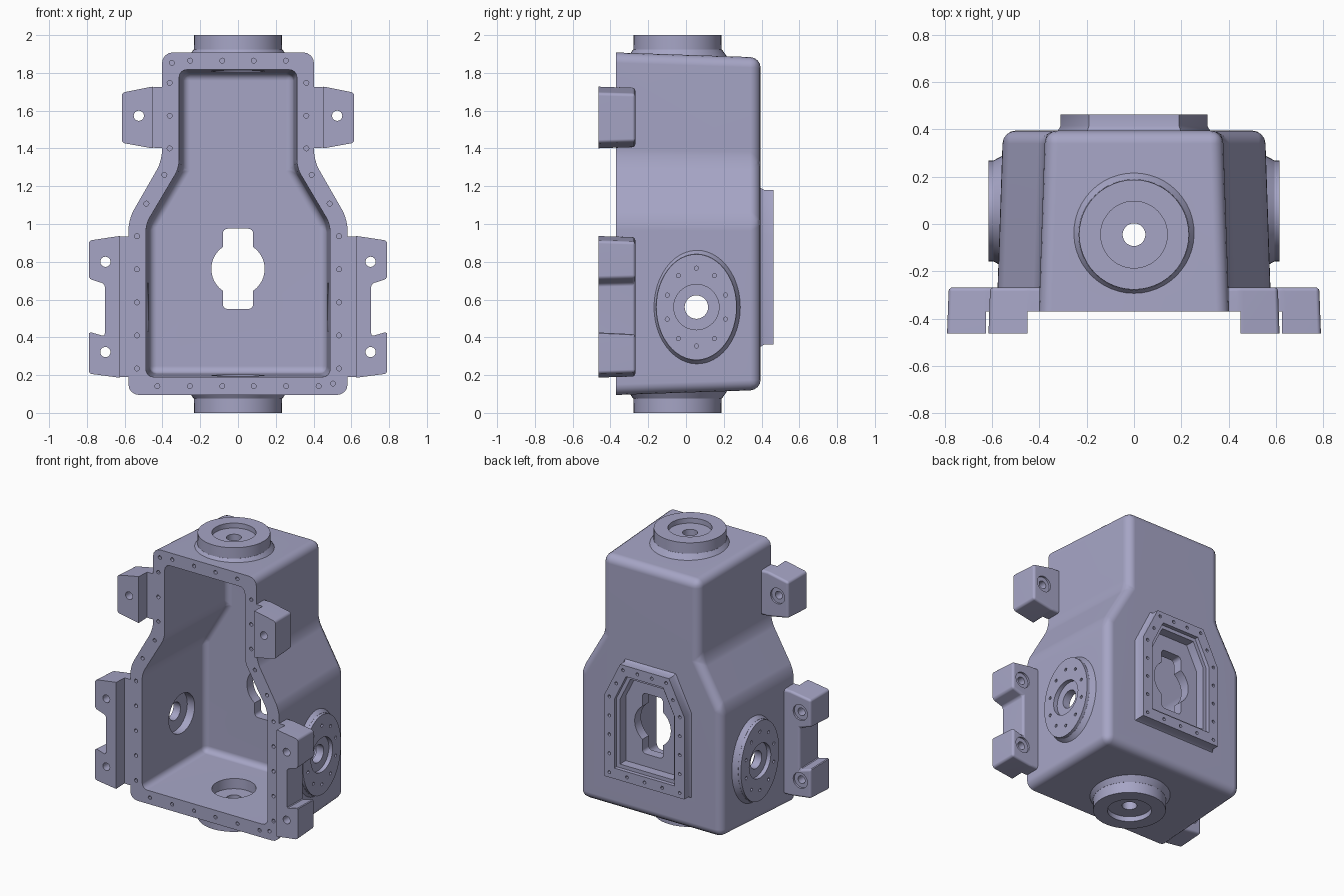
import bpy, bmesh, math
from mathutils import Matrix, Vector

if "Cube" in bpy.data.objects:
    bpy.data.objects.remove(bpy.data.objects["Cube"], do_unlink=True)

metal = bpy.data.materials.new("lavender grey metal")
metal.use_nodes = True
COLOR = (0.38, 0.375, 0.56, 1)
metal.diffuse_color = COLOR
metal.node_tree.nodes["Principled BSDF"].inputs["Base Color"].default_value = COLOR


def make_object(name, bm):
    bmesh.ops.recalc_face_normals(bm, faces=bm.faces)
    mesh = bpy.data.meshes.new(name)
    bm.to_mesh(mesh)
    bm.free()
    mesh.materials.append(metal)
    obj = bpy.data.objects.new(name, mesh)
    bpy.context.collection.objects.link(obj)
    return obj


def mirrored(half):
    return half + [(-x, z) for x, z in reversed(half)]


def inset(outline, d):
    """Shrink a counter-clockwise outline by d."""
    pts = [Vector(p) for p in outline]
    result = []
    for i, p in enumerate(pts):
        a = (p - pts[i - 1]).normalized()
        b = (pts[(i + 1) % len(pts)] - p).normalized()
        n1, n2 = Vector((-a.y, a.x)), Vector((-b.y, b.x))
        q = p + (n1 + n2) * d / (1 + n1.dot(n2))
        result.append((q.x, q.y))
    return result


def loft(name, outline, y0, y1, draft=0.0, bevel=0.0, segments=4):
    """Drafted prism along y; every edge but those at y0 is rounded."""
    bm = bmesh.new()
    front = [bm.verts.new((x, y0, z)) for x, z in outline]
    back = [bm.verts.new((x, y1, z)) for x, z in inset(outline, draft)]
    n = len(outline)
    bm.faces.new(front)
    bm.faces.new(back[::-1])
    for i in range(n):
        j = (i + 1) % n
        bm.faces.new((front[i], back[i], back[j], front[j]))
    bmesh.ops.recalc_face_normals(bm, faces=bm.faces)
    if bevel:
        edges = [e for e in bm.edges if any(v.co.y > y0 + 0.001 for v in e.verts)]
        bmesh.ops.bevel(bm, geom=edges, offset=bevel, segments=segments,
                        profile=0.5, affect='EDGES')
    return make_object(name, bm)


def add_cylinder(bm, p0, p1, r0, r1=None, squash_y=1.0, sides=48):
    p0, p1 = Vector(p0), Vector(p1)
    axis = p1 - p0
    place = (Matrix.Translation((p0 + p1) / 2)
             @ Matrix.Diagonal((1, squash_y, 1, 1))
             @ axis.to_track_quat('Z', 'Y').to_matrix().to_4x4())
    bmesh.ops.create_cone(bm, cap_ends=True, segments=sides, radius1=r0,
                          radius2=r0 if r1 is None else r1,
                          depth=axis.length, matrix=place)


def cylinder(name, *args, **kw):
    bm = bmesh.new()
    add_cylinder(bm, *args, **kw)
    return make_object(name, bm)


def combine(target, tool, operation):
    mod = target.modifiers.new(operation.lower(), 'BOOLEAN')
    mod.operation, mod.solver, mod.object = operation, 'EXACT', tool
    bpy.context.view_layer.objects.active = target
    bpy.ops.object.modifier_apply(modifier=mod.name)
    bpy.data.objects.remove(tool, do_unlink=True)


def join(tool):
    combine(housing, tool, 'UNION')


def cut(tool):
    combine(housing, tool, 'DIFFERENCE')


FRONT, BACK = -0.37, 0.395
BORE_Y = -0.045               # vertical shaft axis
SIDE_Y, SIDE_Z = 0.055, 0.56  # cross shaft axis

# Shouldered outer shell
shell = mirrored([(0.58, 0.095), (0.58, 1.025), (0.402, 1.335), (0.402, 1.908)])
housing = loft("housing", shell, FRONT, BACK, draft=0.026, bevel=0.055)

# Mounting lugs on both sides, stepped forward of the flange
upper_lug = [(0.36, 1.4), (0.45, 1.4), (0.615, 1.43), (0.615, 1.695), (0.45, 1.728), (0.36, 1.728)]
lower_lug = [(0.53, 0.186), (0.625, 0.186), (0.79, 0.208), (0.79, 0.43), (0.705, 0.405),
             (0.705, 0.683), (0.79, 0.71), (0.79, 0.912), (0.625, 0.937), (0.53, 0.937)]
for side in (1, -1):
    for outline, step in ((upper_lug, 0.45), (lower_lug, 0.625)):
        pts = [(side * x, z) for x, z in outline][::side]
        lug = loft("lug", pts, -0.462, -0.268, draft=0.007, bevel=0.016, segments=3)
        box = mirrored([(step, 0), (step, 2)])
        combine(lug, loft("lug_step", box, -0.6, FRONT), 'DIFFERENCE')
        join(lug)

# Top and bottom bearing bosses with flared feet
for z_end, z_foot, z_in in ((2, 1.925, 1.875), (0, 0.075, 0.125)):
    join(cylinder("boss_foot", (0, BORE_Y, z_in), (0, BORE_Y, z_foot), 0.27, 0.234))
    join(cylinder("boss", (0, BORE_Y, z_in), (0, BORE_Y, z_end), 0.234, 0.232))

# Oval side bosses
for side in (1, -1):
    ends = [(side * x, SIDE_Y, SIDE_Z) for x in (0.53, 0.594, 0.615)]
    join(cylinder("side_boss_foot", ends[0], ends[1], 0.325, 0.281, squash_y=0.76))
    join(cylinder("side_boss", ends[0], ends[2], 0.28, squash_y=0.76))

# Raised frame on the back
frame = mirrored([(0.31, 0.362), (0.31, 0.94), (0.19, 1.18)])
join(loft("frame_foot", inset(frame, -0.025), 0.37, 0.415, draft=0.025))
join(loft("frame", frame, 0.35, 0.462))

# Main cavity, open at the front
opening = mirrored([(0.488, 0.19), (0.488, 1.0), (0.312, 1.297), (0.312, 1.817)])
cut(loft("cavity", opening, FRONT - 0.01, 0.3, draft=0.018, bevel=0.04))

# Stepped pocket and keyed window through the back wall
cut(loft("pocket_step", inset(frame, 0.075), 0.435, 0.55))
cut(loft("pocket", inset(frame, 0.1), 0.37, 0.55))
cut(cylinder("round_window", (0, 0.2, 0.762), (0, 0.5, 0.762), 0.141))
cut(loft("slot_window", mirrored([(0.08, 0.55), (0.08, 0.975)]), 0.2, 0.6, bevel=0.025))

# Shaft bores with inner seats and shallow outer recesses
cut(cylinder("vertical_seat", (0, BORE_Y, 0.13), (0, BORE_Y, 1.87), 0.141))
cut(cylinder("vertical_bore", (0, BORE_Y, -0.1), (0, BORE_Y, 2.1), 0.048))
cut(cylinder("side_seat", (-0.53, SIDE_Y, SIDE_Z), (0.53, SIDE_Y, SIDE_Z), 0.138))
cut(cylinder("side_bore", (-0.8, SIDE_Y, SIDE_Z), (0.8, SIDE_Y, SIDE_Z), 0.062))
for z0, z1 in ((1.965, 2.1), (-0.1, 0.035)):
    cut(cylinder("end_recess", (0, BORE_Y, z0), (0, BORE_Y, z1), 0.141))
for side in (1, -1):
    cut(cylinder("side_recess", (side * 0.585, SIDE_Y, SIDE_Z),
                 (side * 0.7, SIDE_Y, SIDE_Z), 0.12))

# Lug holes with spot faces behind
lug_holes, spot_faces = bmesh.new(), bmesh.new()
for side in (1, -1):
    for x, z in ((0.525, 1.573), (0.702, 0.8), (0.702, 0.322)):
        add_cylinder(lug_holes, (side * x, -0.5, z), (side * x, -0.2, z), 0.027, sides=24)
        add_cylinder(spot_faces, (side * x, -0.282, z), (side * x, -0.2, z), 0.055, sides=32)
cut(make_object("lug_holes", lug_holes))
cut(make_object("spot_faces", spot_faces))

# Bolt holes around the front flange
bolts = bmesh.new()
rim = [(s * x, z) for s in (1, -1) for x, z in
       [(0.362, z) for z in (1.747, 1.573, 1.4)]
       + [(0.39, 1.26), (0.485, 1.108)]
       + [(0.535, 0.235 + 0.175 * i) for i in range(5)]
       + [(0.083 + 0.172 * i, 0.142) for i in range(3)]
       + [(0.083 + 0.17 * i, 1.865) for i in range(2)]]
for x, z in rim + [(-0.35, 1.853), (0.503, 0.155)]:
    add_cylinder(bolts, (x, FRONT - 0.02, z), (x, FRONT + 0.045, z), 0.013, sides=12)

# Bolt holes around the side bosses
for side in (1, -1):
    for i in range(10):
        a = math.tau * i / 10
        y, z = SIDE_Y + 0.162 * math.sin(a), SIDE_Z + 0.206 * math.cos(a)
        add_cylinder(bolts, (side * 0.58, y, z), (side * 0.64, y, z), 0.011, sides=12)

# Bolt holes around the back frame
path = [Vector(p) for p in inset(frame, 0.036)]
for i, start in enumerate(path):
    run = path[(i + 1) % len(path)] - start
    count = max(2, round(run.length / 0.125))
    for k in range(count):
        p = start + run * k / count
        add_cylinder(bolts, (p.x, 0.425, p.y), (p.x, 0.5, p.y), 0.011, sides=12)
cut(make_object("bolt_holes", bolts))

# Smooth rounded areas, keep machined edges crisp
bpy.ops.object.select_all(action='DESELECT')
housing.select_set(True)
bpy.context.view_layer.objects.active = housing
bpy.ops.object.shade_smooth_by_angle(angle=math.radians(30))
weighted = housing.modifiers.new("weighted normals", 'WEIGHTED_NORMAL')
weighted.keep_sharp = True
